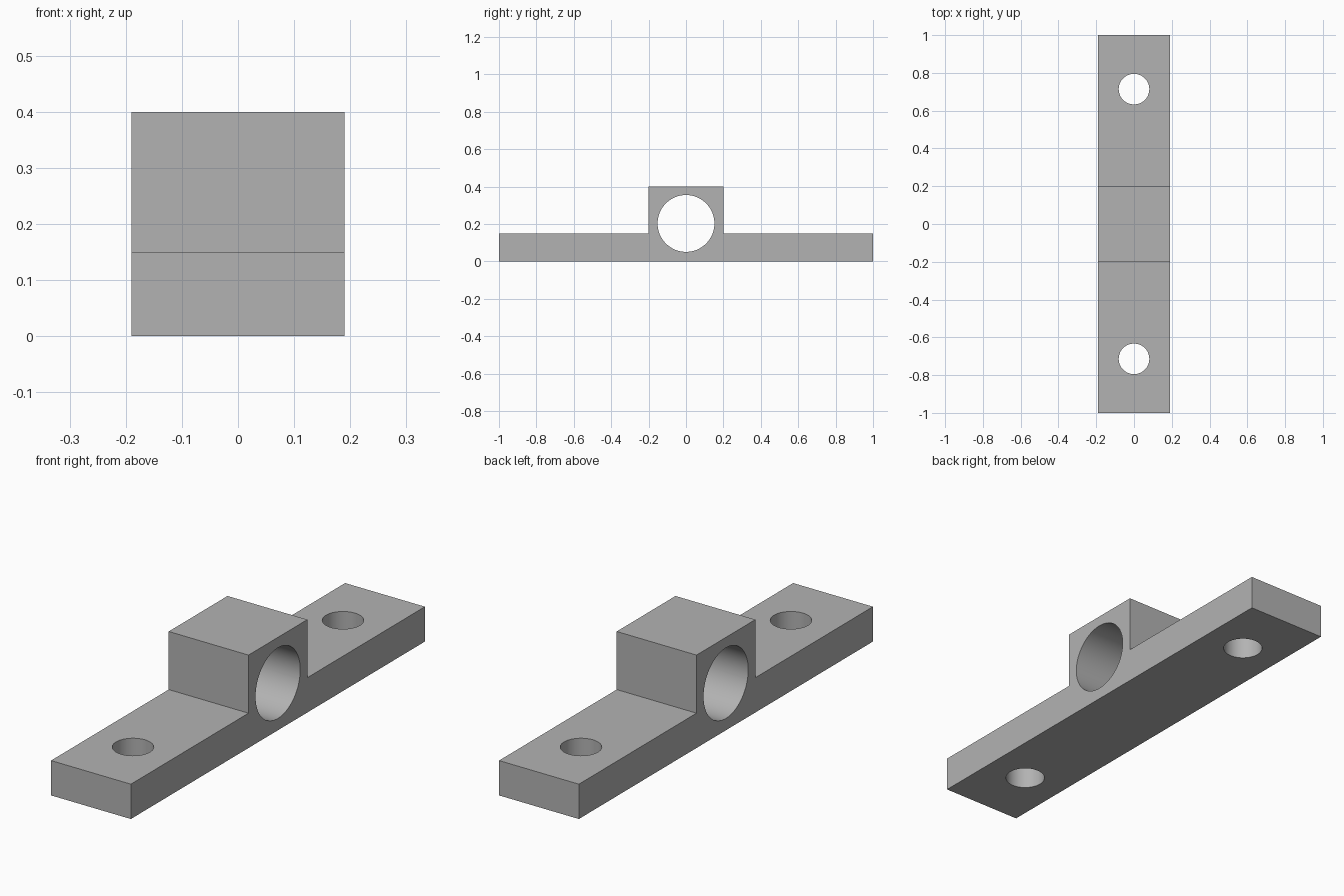
import bpy, bmesh, math

cube = bpy.data.objects.get("Cube")
if cube:
    bpy.data.objects.remove(cube, do_unlink=True)

HALF_WIDTH = 0.19
HALF_LENGTH = 1.0
BASE_HEIGHT = 0.15
HUB_HALF = 0.2
HUB_HEIGHT = 0.4

grey = bpy.data.materials.new("plain grey")
grey.use_nodes = True
colour = (0.45, 0.45, 0.45, 1)
grey.diffuse_color = colour
grey.node_tree.nodes["Principled BSDF"].inputs["Base Color"].default_value = colour


def cut_hole(target, name, radius, location, rotation=(0, 0, 0)):
    """Drill a round hole through the target with a hidden cylinder."""
    bpy.ops.mesh.primitive_cylinder_add(vertices=64, radius=radius, depth=1,
                                        location=location, rotation=rotation)
    cutter = bpy.context.object
    cutter.name = name
    cutter.data.materials.append(grey)
    mod = target.modifiers.new(name, 'BOOLEAN')
    mod.operation = 'DIFFERENCE'
    mod.solver = 'EXACT'
    mod.object = cutter
    bpy.context.view_layer.objects.active = target
    bpy.ops.object.modifier_apply(modifier=name)
    bpy.data.objects.remove(cutter, do_unlink=True)


# Bracket body: stepped side profile extruded across the width
half = [(HUB_HALF, HUB_HEIGHT), (HUB_HALF, BASE_HEIGHT),
        (HALF_LENGTH, BASE_HEIGHT), (HALF_LENGTH, 0)]
profile = half + [(-y, z) for y, z in reversed(half)]
bm = bmesh.new()
side = bm.faces.new([bm.verts.new((-HALF_WIDTH, y, z)) for y, z in profile])
extruded = bmesh.ops.extrude_face_region(bm, geom=[side])
moved = [v for v in extruded["geom"] if isinstance(v, bmesh.types.BMVert)]
bmesh.ops.translate(bm, verts=moved, vec=(2 * HALF_WIDTH, 0, 0))
bmesh.ops.recalc_face_normals(bm, faces=bm.faces)
mesh = bpy.data.meshes.new("mounting_bracket")
bm.to_mesh(mesh)
bm.free()
bracket = bpy.data.objects.new("mounting_bracket", mesh)
bpy.context.collection.objects.link(bracket)
mesh.materials.append(grey)

# Shaft bore through the hub and a bolt hole in each foot
cut_hole(bracket, "shaft_bore", 0.152, (0, 0, 0.203), (0, math.pi / 2, 0))
for sign, label in ((-1, "front"), (1, "back")):
    cut_hole(bracket, label + "_bolt_hole", 0.081, (0, sign * 0.714, 0))

# Smooth hole walls, sharp outer edges
bpy.ops.object.select_all(action='DESELECT')
bracket.select_set(True)
bpy.context.view_layer.objects.active = bracket
bpy.ops.object.shade_smooth_by_angle(angle=math.radians(30))
